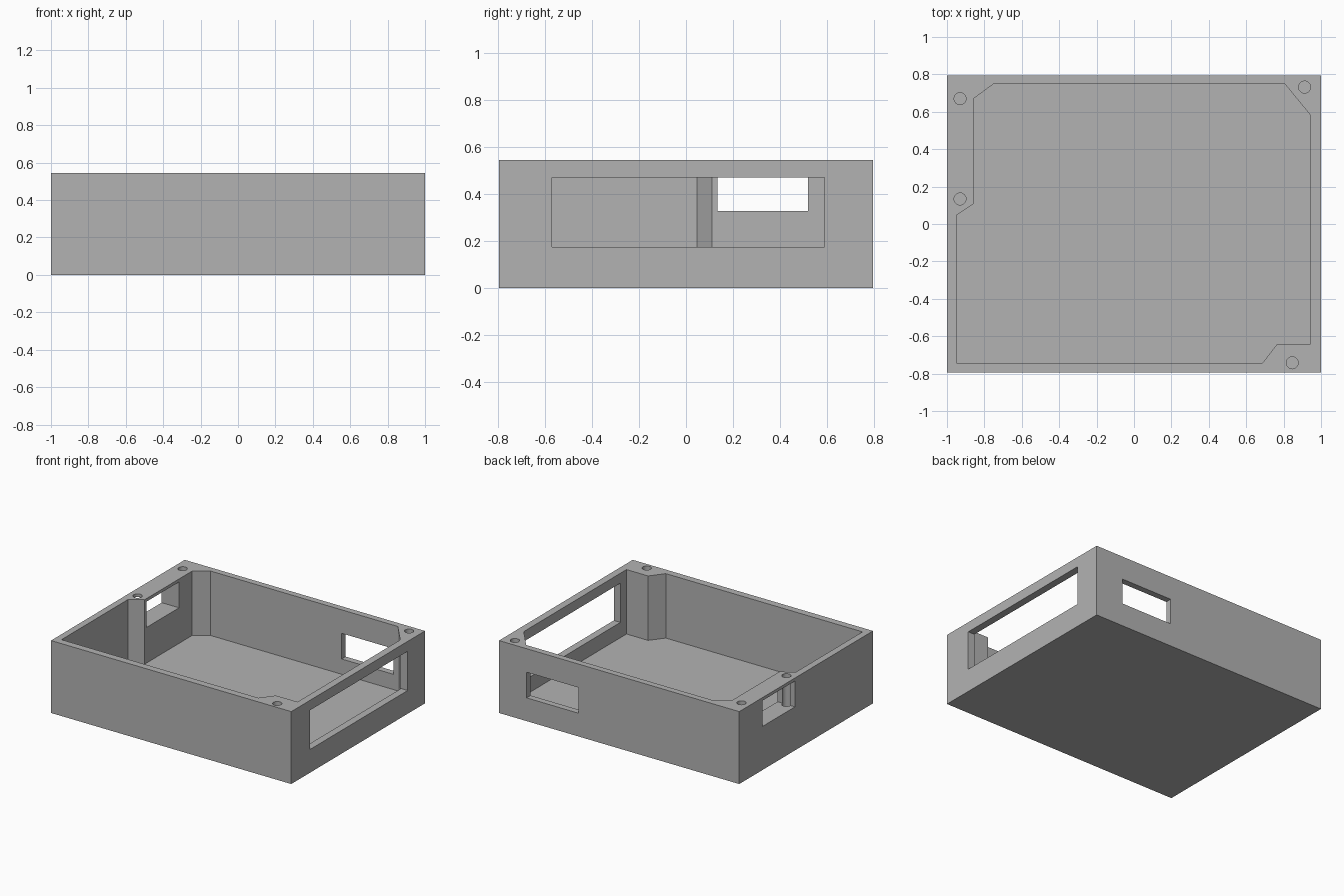
import bpy, bmesh, math

old = bpy.data.objects.get("Cube")
if old:
    bpy.data.objects.remove(old, do_unlink=True)

grey = bpy.data.materials.new("plain_grey")
grey.use_nodes = True
GREY = (0.45, 0.45, 0.45, 1)
grey.diffuse_color = GREY
grey.node_tree.nodes["Principled BSDF"].inputs["Base Color"].default_value = GREY


def prism(name, outline, z0, z1):
    """Extrude a plan outline from z0 up to z1."""
    bm = bmesh.new()
    face = bm.faces.new([bm.verts.new((x, y, z0)) for x, y in outline])
    top = bmesh.ops.extrude_face_region(bm, geom=[face])["geom"]
    verts = [v for v in top if isinstance(v, bmesh.types.BMVert)]
    bmesh.ops.translate(bm, verts=verts, vec=(0, 0, z1 - z0))
    bmesh.ops.recalc_face_normals(bm, faces=bm.faces)
    mesh = bpy.data.meshes.new(name)
    bm.to_mesh(mesh)
    bm.free()
    mesh.materials.append(grey)
    obj = bpy.data.objects.new(name, mesh)
    bpy.context.collection.objects.link(obj)
    return obj


def box(name, x0, x1, y0, y1, z0, z1):
    return prism(name, [(x0, y0), (x1, y0), (x1, y1), (x0, y1)], z0, z1)


def circle(cx, cy, r, n=32):
    angles = [math.tau * i / n for i in range(n)]
    return [(cx + r * math.cos(a), cy + r * math.sin(a)) for a in angles]


HEIGHT, FLOOR, ABOVE = 0.545, 0.06, 0.7

# Outer block
case = box("open_case", -1, 1, -0.795, 0.795, 0, HEIGHT)

# Hollow interior, leaving thick corners and a side post for the screws
interior = [(-0.95, -0.742), (0.688, -0.742), (0.765, -0.642), (0.945, -0.642),
            (0.945, 0.58), (0.807, 0.748), (-0.752, 0.748), (-0.855, 0.672),
            (-0.855, 0.11), (-0.95, 0.047)]
cutters = [prism("interior_cutter", interior, FLOOR, ABOVE)]

# Openings in the left, right and back walls
cutters += [
    box("left_window_cutter", 0.85, 1.1, -0.57, 0.59, 0.175, 0.47),
    box("right_window_cutter", -1.1, -0.8, 0.133, 0.52, 0.328, 0.522),
    box("back_window_cutter", 0.34, 0.77, 0.7, 0.9, 0.175, 0.368),
]

# Screw holes in the rim
for x, y in [(-0.93, 0.67), (-0.93, 0.134), (0.912, 0.732), (0.846, -0.742)]:
    cutters.append(prism("screw_hole_cutter", circle(x, y, 0.032), 0.28, ABOVE))

for cutter in cutters:
    cut = case.modifiers.new(cutter.name, "BOOLEAN")
    cut.operation = "DIFFERENCE"
    cut.solver = "EXACT"
    cut.object = cutter

# Keep the finished shape and discard the cutters
bpy.context.view_layer.update()
graph = bpy.context.evaluated_depsgraph_get()
finished = bpy.data.meshes.new_from_object(case.evaluated_get(graph))
case.modifiers.clear()
case.data = finished
for cutter in cutters:
    bpy.data.objects.remove(cutter, do_unlink=True)

bpy.ops.object.select_all(action="DESELECT")
case.select_set(True)
bpy.context.view_layer.objects.active = case
bpy.ops.object.shade_smooth_by_angle(angle=math.radians(25))
